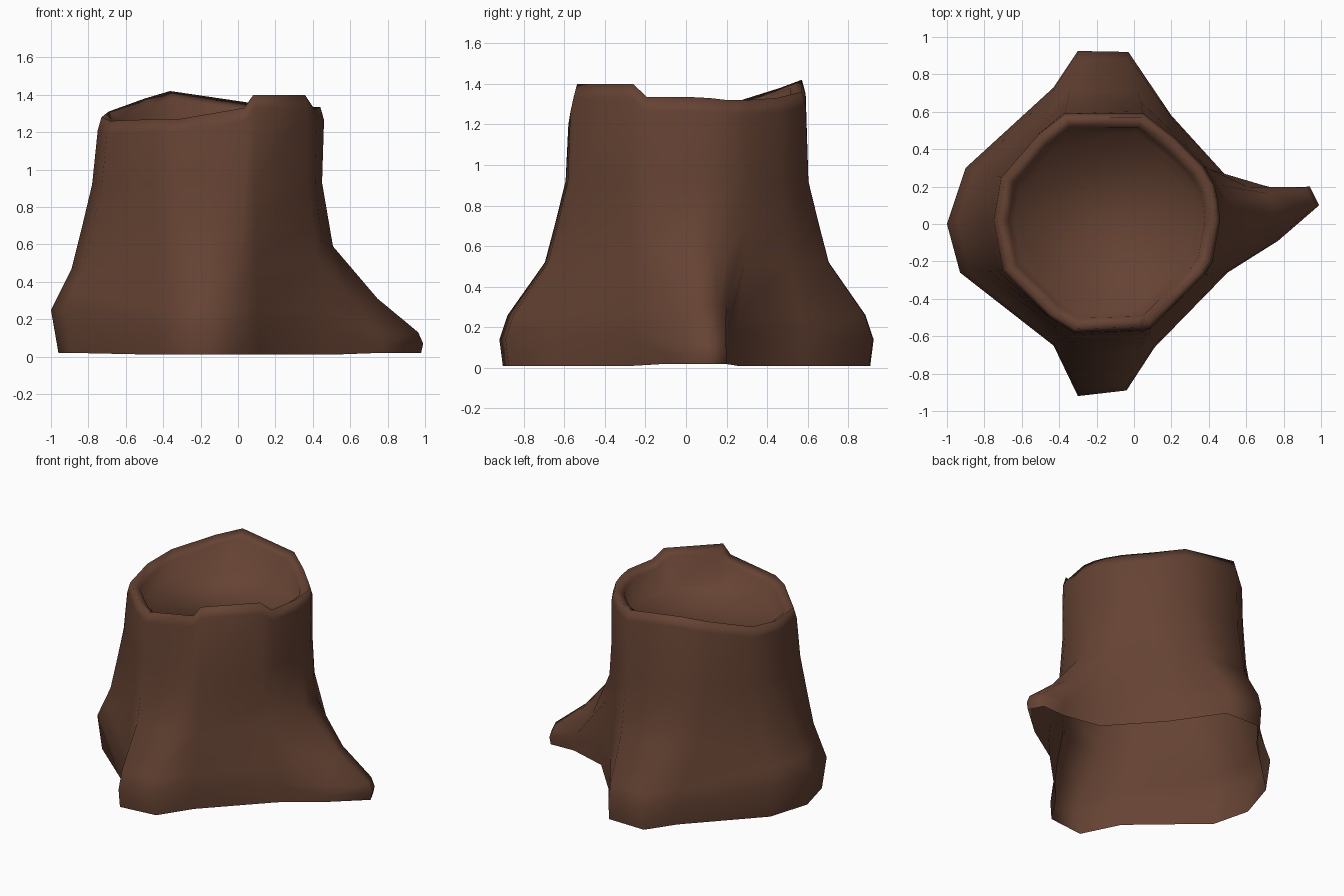
import bpy, bmesh

bark = bpy.data.materials.new("bark brown")
bark.diffuse_color = (0.13, 0.055, 0.033, 1)

# Columns around the stump, counter-clockwise from the right root:
# root x, root y, rim x, rim y, rim height, flare type
COLUMNS = [
    (0.99, 0.10, 0.46, 0.02, 1.335, "long"),
    (0.94, 0.20, 0.45, 0.12, 1.33, "long"),
    (0.76, 0.19, 0.43, 0.21, 1.32, "long"),
    (0.50, 0.25, 0.37, 0.31, 1.32, "main"),
    (0.20, 0.58, 0.22, 0.46, 1.33, "main"),
    (-0.03, 0.92, 0.05, 0.59, 1.36, "main"),
    (-0.30, 0.925, -0.37, 0.59, 1.42, "main"),
    (-0.43, 0.73, -0.51, 0.48, 1.38, "main"),
    (-0.90, 0.30, -0.71, 0.25, 1.31, "left"),
    (-1.00, 0.00, -0.75, 0.02, 1.28, "left"),
    (-0.93, -0.26, -0.70, -0.25, 1.26, "left"),
    (-0.43, -0.65, -0.45, -0.50, 1.27, "main"),
    (-0.30, -0.92, -0.32, -0.58, 1.27, "main"),
    (-0.04, -0.89, 0.04, -0.57, 1.33, "main"),
    (0.11, -0.66, 0.09, -0.555, 1.40, "main"),
    (0.50, -0.26, 0.375, -0.27, 1.40, "main"),
    (0.77, -0.09, 0.42, -0.20, 1.335, "long"),
]
# Flare: height, share of the way from rim outline to root outline
FLARES = {
    "main": [(0.01, 0.95), (0.14, 1.0), (0.26, 0.88), (0.52, 0.34), (0.7, 0.2), (0.92, 0.04)],
    "left": [(0.02, 0.84), (0.25, 1.0), (0.36, 0.78), (0.47, 0.56), (0.7, 0.33), (0.92, 0.12)],
    "long": [(0.02, 0.98), (0.07, 1.0), (0.13, 0.95), (0.31, 0.54), (0.59, 0.09), (0.93, -0.02)],
}
CX, CY = -0.15, 0.0


def flared(col, step):
    bx, by, tx, ty = col[:4]
    z, w = FLARES[col[5]][step]
    return (tx + (bx - tx) * w, ty + (by - ty) * w, z)


def inset(col, d, z):
    dx, dy = col[2] - CX, col[3] - CY
    k = 1 - d / (dx * dx + dy * dy) ** 0.5
    return (CX + dx * k, CY + dy * k, z)


# Outer bark, rolled rim and inner wall as stacked rings
rings = [[flared(c, s) for c in COLUMNS] for s in range(6)]
rings.append([inset(c, 0.0, c[4] - 0.07) for c in COLUMNS])
rings.append([inset(c, 0.02, c[4]) for c in COLUMNS])
rings.append([inset(c, 0.08, c[4] - 0.04) for c in COLUMNS])
rings.append([inset(c, 0.11, 1.15) for c in COLUMNS])

bm = bmesh.new()
loops = [[bm.verts.new(p) for p in ring] for ring in rings]
n = len(COLUMNS)
for low, high in zip(loops, loops[1:]):
    for i in range(n):
        j = (i + 1) % n
        bm.faces.new((low[i], low[j], high[j], high[i]))

# Hollow floor (the underside stays open)
bm.faces.new(loops[-1])
for f in bm.faces:
    f.smooth = True

mesh = bpy.data.meshes.new("tree_stump")
bm.to_mesh(mesh)
bm.free()
mesh.materials.append(bark)
stump = bpy.data.objects.new("tree_stump", mesh)
bpy.context.collection.objects.link(stump)
